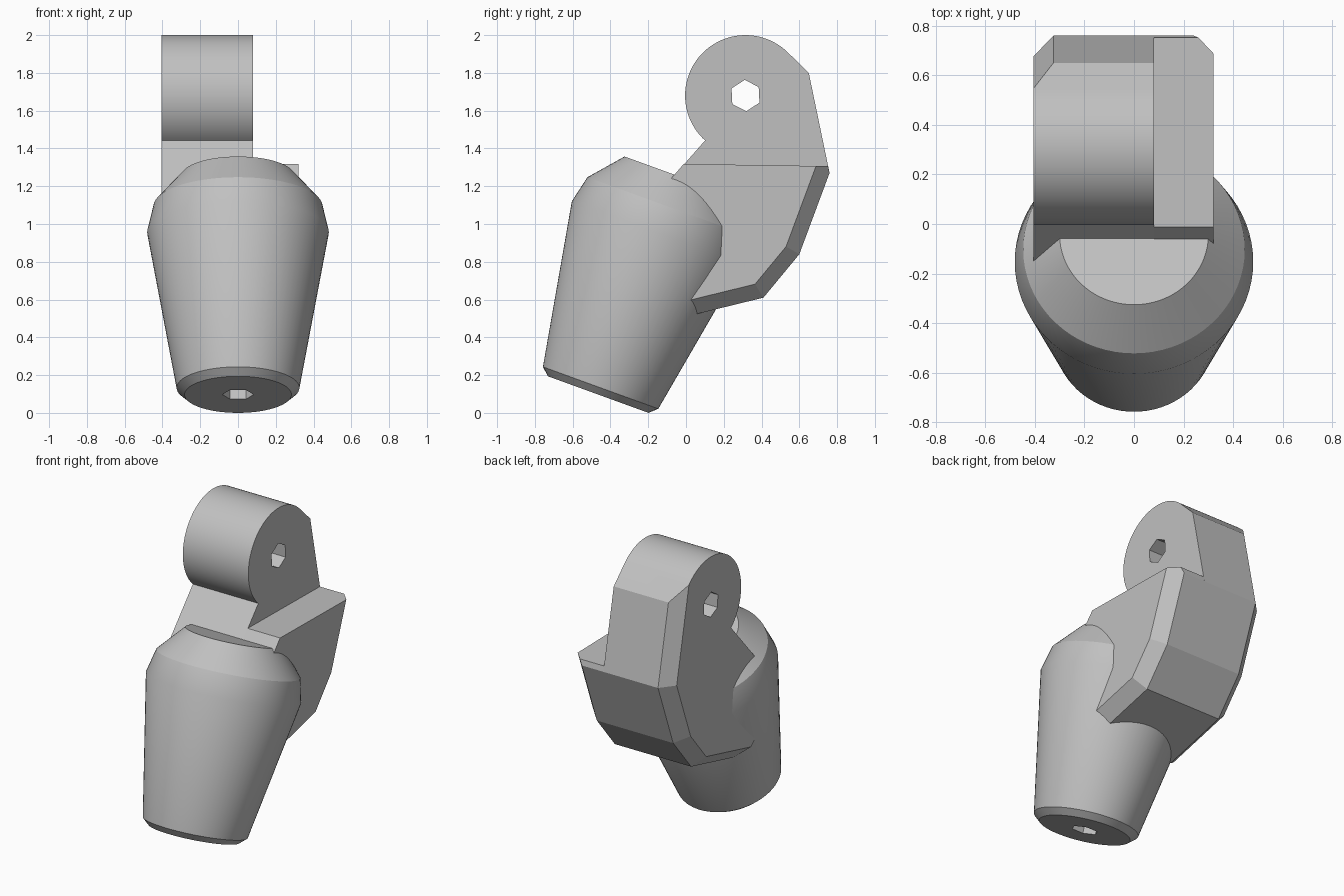
import bpy, bmesh
from math import sin, cos, radians, pi
from mathutils import Vector, Matrix

cube = bpy.data.objects.get("Cube")
if cube:
    bpy.data.objects.remove(cube, do_unlink=True)

grey = bpy.data.materials.new("plain grey")
grey.use_nodes = True
colour = (0.53, 0.53, 0.53, 1)
grey.diffuse_color = colour
grey.node_tree.nodes["Principled BSDF"].inputs["Base Color"].default_value = colour


def finish(bm, name):
    bmesh.ops.recalc_face_normals(bm, faces=bm.faces)
    mesh = bpy.data.meshes.new(name)
    bm.to_mesh(mesh)
    bm.free()
    mesh.materials.append(grey)
    obj = bpy.data.objects.new(name, mesh)
    bpy.context.collection.objects.link(obj)
    return obj


def activate(obj):
    bpy.ops.object.select_all(action='DESELECT')
    obj.select_set(True)
    bpy.context.view_layer.objects.active = obj


def smooth(obj, angle):
    activate(obj)
    bpy.ops.object.shade_smooth_by_angle(angle=radians(angle))


def hex_hole(obj, matrix, radius, depth):
    """Cut a six-sided hole along the local z axis of matrix."""
    bm = bmesh.new()
    bmesh.ops.create_cone(bm, cap_ends=True, segments=6, radius1=radius,
                          radius2=radius, depth=depth, matrix=matrix)
    cutter = finish(bm, "hole_cutter")
    cutter.hide_render = True
    mod = obj.modifiers.new("hole", 'BOOLEAN')
    mod.operation = 'DIFFERENCE'
    mod.solver = 'EXACT'
    mod.object = cutter
    activate(obj)
    bpy.ops.object.modifier_apply(modifier=mod.name)
    bpy.data.objects.remove(cutter, do_unlink=True)


def plate(name, outline, x0, x1, chamfer_side, chain, size=0.08):
    """Extrude a (y, z) outline along x and chamfer its back edges on one side."""
    bm = bmesh.new()
    face = bm.faces.new([bm.verts.new((x0, y, z)) for y, z in outline])
    ext = bmesh.ops.extrude_face_region(bm, geom=[face])
    moved = [g for g in ext["geom"] if isinstance(g, bmesh.types.BMVert)]
    bmesh.ops.translate(bm, verts=moved, vec=(x1 - x0, 0, 0))
    edge_x = x1 if chamfer_side > 0 else x0
    for (ya, za), (yb, zb) in zip(chain, chain[1:]):
        out = Vector((0, zb - za, ya - yb)).normalized()
        point = Vector((edge_x - chamfer_side * size, ya, za))
        normal = (out + Vector((chamfer_side, 0, 0))).normalized()
        cut = bmesh.ops.bisect_plane(
            bm, geom=bm.verts[:] + bm.edges[:] + bm.faces[:], dist=1e-5,
            plane_co=point, plane_no=normal, clear_outer=True)
        edges = [g for g in cut["geom_cut"]
                 if isinstance(g, bmesh.types.BMEdge) and g.is_boundary]
        bmesh.ops.holes_fill(bm, edges=edges, sides=0)
    return finish(bm, name)


# Tapered cup, turned around a tilted axis
tilt = Matrix.Translation((0, -0.465, 0.097)) @ Matrix.Rotation(radians(-20), 4, 'X')
profile = [(0, 0), (0.283, 0), (0.325, 0.038), (0.481, 0.914),
           (0.447, 1.062), (0.30, 1.232), (0, 1.232)]
bm = bmesh.new()
verts = [bm.verts.new((r, 0, h)) for r, h in profile]
path = [bm.edges.new(pair) for pair in zip(verts, verts[1:])]
bmesh.ops.spin(bm, geom=verts + path, cent=(0, 0, 0), axis=(0, 0, 1),
               angle=2 * pi, steps=72, use_duplicate=False)
bmesh.ops.remove_doubles(bm, verts=bm.verts, dist=1e-4)
bmesh.ops.dissolve_degenerate(bm, edges=bm.edges, dist=1e-5)
bmesh.ops.transform(bm, matrix=tilt, verts=bm.verts)
cup = finish(bm, "tapered_cup")
hex_hole(cup, tilt @ Matrix.Rotation(pi / 2, 4, 'Z'), 0.083, 0.8)
smooth(cup, 26)

# Bracket with a round boss, chamfered along its back on the right
boss_y, boss_z, boss_r = 0.315, 1.68, 0.32
inner = [(-0.2, 1.1), (-0.17, 0.62)]
back = [(-0.04, 0.50), (0.41, 0.61), (0.60, 0.84), (0.76, 1.27)]
tall_back = back + [(0.65, 1.80)]
steps = 48
angles = [radians(45.6 + (228 - 45.6) * i / steps) for i in range(steps + 1)]
arc = [(boss_y + boss_r * cos(a), boss_z + boss_r * sin(a)) for a in angles]
bracket = plate("boss_bracket", inner + tall_back + arc, -0.405, 0.08, -1, tall_back)
hex_hole(bracket, Matrix.Translation((-0.16, boss_y, boss_z))
         @ Matrix.Rotation(pi / 2, 4, 'Y') @ Matrix.Rotation(pi / 2 + 0.05, 4, 'Z'),
         0.083, 1)
smooth(bracket, 12)

# Lower step block beside the boss, chamfered on the left
step_top = [(0.752, 1.306), (-0.012, 1.318)]
block = plate("step_block", inner + back + step_top, 0.08, 0.32, 1, back)
smooth(block, 12)
